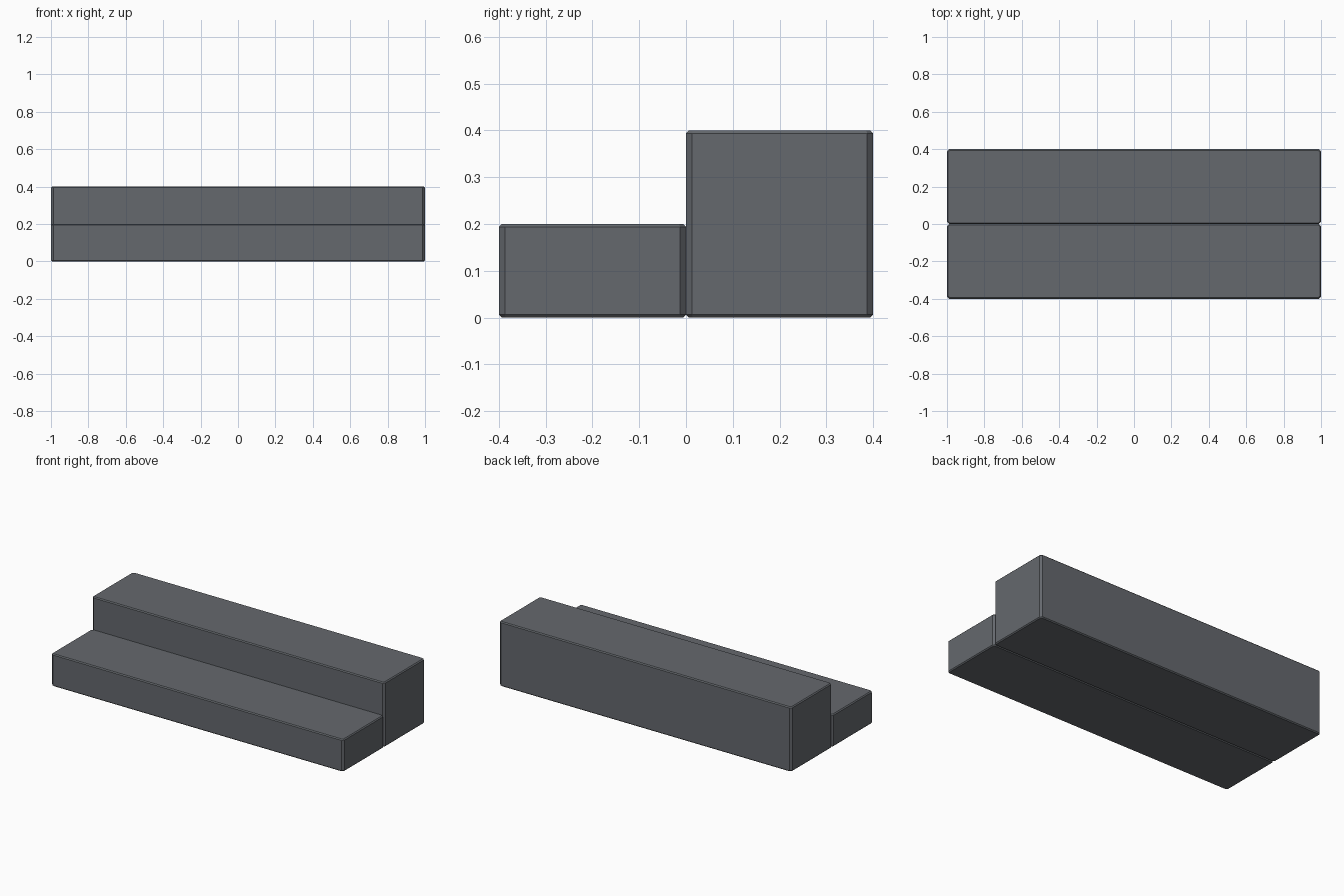
import bpy, bmesh

if "Cube" in bpy.data.objects:
    bpy.data.objects.remove(bpy.data.objects["Cube"])

mat = bpy.data.materials.new("dark_slate")
mat.diffuse_color = (0.13, 0.14, 0.155, 1)
mat.use_nodes = True
mat.node_tree.nodes["Principled BSDF"].inputs["Base Color"].default_value = mat.diffuse_color


def chamfered_block(name, y0, y1, height, corner=0.0125, rim=0.006):
    bm = bmesh.new()
    bmesh.ops.create_cube(bm, size=1)
    for v in bm.verts:
        v.co.x *= 2
        v.co.y = (y0 + y1) / 2 + v.co.y * (y1 - y0)
        v.co.z = (v.co.z + 0.5) * height
    # wide chamfer on upright corners, then a fine one around top and bottom
    upright = [e for e in bm.edges if abs(e.verts[0].co.z - e.verts[1].co.z) > 0.01]
    bmesh.ops.bevel(bm, geom=upright, offset=corner, segments=1, affect='EDGES')
    rims = [e for e in bm.edges if abs(e.verts[0].co.z - e.verts[1].co.z) < 1e-4]
    bmesh.ops.bevel(bm, geom=rims, offset=rim, segments=1, affect='EDGES')
    bmesh.ops.recalc_face_normals(bm, faces=bm.faces)
    mesh = bpy.data.meshes.new(name)
    bm.to_mesh(mesh)
    bm.free()
    mesh.materials.append(mat)
    obj = bpy.data.objects.new(name, mesh)
    bpy.context.collection.objects.link(obj)
    return obj


# two stair steps
chamfered_block("lower_step", -0.4, 0.0, 0.2)
chamfered_block("upper_step", 0.0, 0.4, 0.4)
